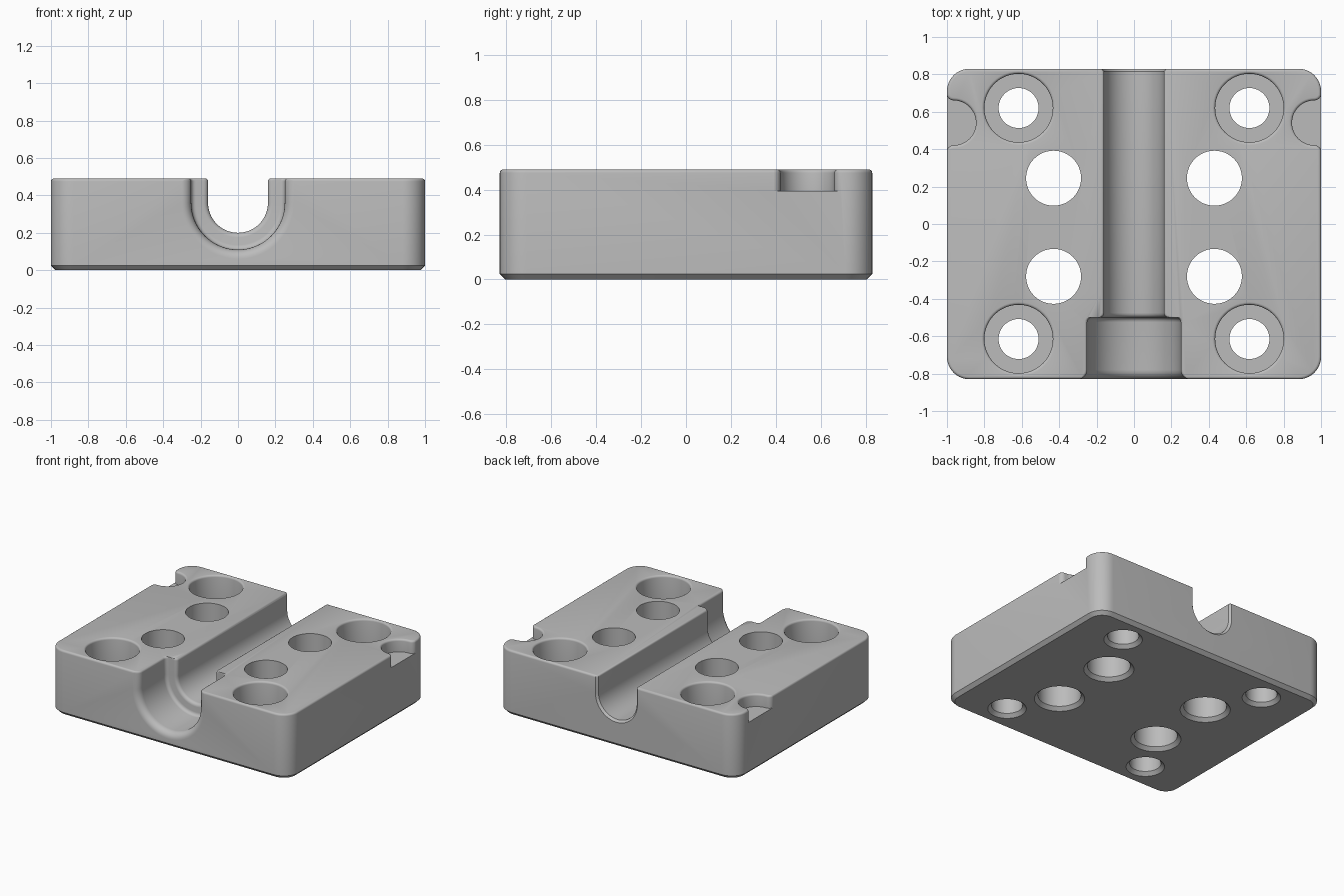
import bpy, bmesh
from math import sin, cos, pi, radians

cube = bpy.data.objects.get("Cube")
if cube:
    bpy.data.objects.remove(cube, do_unlink=True)

TOP, EDGE, CHAMFER = 0.49, 0.015, 0.025
# outward offset and height of each step of the rounded top edge
ROUND = [(EDGE * (1 - cos(t)), TOP - EDGE + EDGE * sin(t))
         for t in (i * pi / 8 for i in range(5))]

metal = bpy.data.materials.new("machined grey")
metal.use_nodes = True
GREY = (0.5, 0.5, 0.5, 1)
metal.diffuse_color = GREY
metal.node_tree.nodes["Principled BSDF"].inputs["Base Color"].default_value = GREY


def arc(cx, cy, r, start, end, n):
    return [(cx + r * cos(a), cy + r * sin(a))
            for a in (radians(start + (end - start) * i / n) for i in range(n + 1))]


def loft(name, rings):
    """Closed solid skinned through rings of equal point count."""
    bm = bmesh.new()
    loops = [[bm.verts.new(p) for p in ring] for ring in rings]
    n = len(loops[0])
    for a, b in zip(loops, loops[1:]):
        for i in range(n):
            j = (i + 1) % n
            bm.faces.new((a[i], a[j], b[j], b[i]))
    bm.faces.new(loops[0])
    bm.faces.new(loops[-1])
    bmesh.ops.recalc_face_normals(bm, faces=bm.faces)
    mesh = bpy.data.meshes.new(name)
    bm.to_mesh(mesh)
    bm.free()
    mesh.materials.append(metal)
    obj = bpy.data.objects.new(name, mesh)
    bpy.context.collection.objects.link(obj)
    return obj


def at_z(points, z):
    return [(x, y, z) for x, y in points]


def rounded_rect(inset):
    hx, hy, r = 1 - inset, 0.83 - inset, 0.12 - inset
    pts = []
    for k, (sx, sy) in enumerate([(1, 1), (-1, 1), (-1, -1), (1, -1)]):
        pts += arc(sx * (hx - r), sy * (hy - r), r, 90 * k, 90 * k + 90, 10)
    return pts


def hole(name, x, y, profile):
    """Round cutter from (radius, height) pairs."""
    return loft(name, [at_z(arc(x, y, r, 0, 352.5, 47), z) for r, z in profile])


# Block: chamfered underneath, rounded on top
block = loft("clamp_block", [at_z(rounded_rect(CHAMFER), 0), at_z(rounded_rect(0), CHAMFER)]
             + [at_z(rounded_rect(d), z) for d, z in ROUND])
cutters = []

# Counterbored screw holes in the corners, plain holes nearer the middle
for sx in (-1, 1):
    for y in (-0.615, 0.62):
        r, bore = 0.107, 0.183
        cutters.append(hole("screw_hole_cutter", sx * 0.617, y,
                            [(r + 2 * CHAMFER, -CHAMFER), (r, CHAMFER), (r, 0.27), (bore, 0.27)]
                            + [(bore + d, z) for d, z in ROUND] + [(bore + EDGE, 0.6)]))
    for y in (-0.28, 0.245):
        r = 0.147
        cutters.append(hole("plain_hole_cutter", sx * 0.43, y,
                            [(r + 2 * CHAMFER, -CHAMFER), (r, CHAMFER), (r, 0.6)]))


# U-shaped channel with a wider pocket and flared mouth at the front
def channel_section(y, r):
    side = [(r + EDGE, 0.7)] + [(r + d, z) for d, z in reversed(ROUND)]
    pts = side + arc(0, 0.36, r, 0, -180, 40) + [(-x, z) for x, z in reversed(side)]
    return [(x, y, z) for x, z in pts]


path = [(-0.9, 0.3)]
path += [(y, r) for r, y in arc(0.3, -0.78, 0.05, 270, 180, 6)]      # mouth
path += [(y, r) for r, y in arc(0.225, -0.525, 0.025, 0, 90, 4)]     # pocket corner
path += [(y, r) for r, y in arc(0.185, -0.475, 0.025, 270, 180, 4)]  # step
path += [(0.815, 0.16), (0.83, 0.175), (0.9, 0.175)]                 # back chamfer
cutters.append(loft("channel_cutter", [channel_section(y, r) for y, r in path]))


# Shallow finger notches in both sides, with rounded mouths
def notch_outline(side, d):
    cx, cy, r, f = 0.965, 0.541, 0.12, 0.036
    pts = [(1.1, cy + r + f)]
    pts += arc(cx, cy + r + f, f - d, 0, -90, 6)
    pts += arc(cx, cy, r + d, 90, 270, 24)[1:-1]
    pts += arc(cx, cy - r - f, f - d, 90, 0, 6)
    pts += [(1.1, cy - r - f)]
    return [(side * x, y) for x, y in pts]


for side in (-1, 1):
    cutters.append(loft("side_notch_cutter", [at_z(notch_outline(side, 0), 0.395)]
                        + [at_z(notch_outline(side, d), z) for d, z in ROUND]
                        + [at_z(notch_outline(side, EDGE), 0.6)]))

# Cut everything out of the block, then shade
bpy.ops.object.select_all(action="DESELECT")
bpy.context.view_layer.objects.active = block
block.select_set(True)
for cutter in cutters:
    cut = block.modifiers.new("cut", "BOOLEAN")
    cut.operation = "DIFFERENCE"
    cut.solver = "EXACT"
    cut.object = cutter
    bpy.ops.object.modifier_apply(modifier=cut.name)
    bpy.data.objects.remove(cutter, do_unlink=True)
bpy.ops.object.shade_smooth_by_angle(angle=radians(30))
